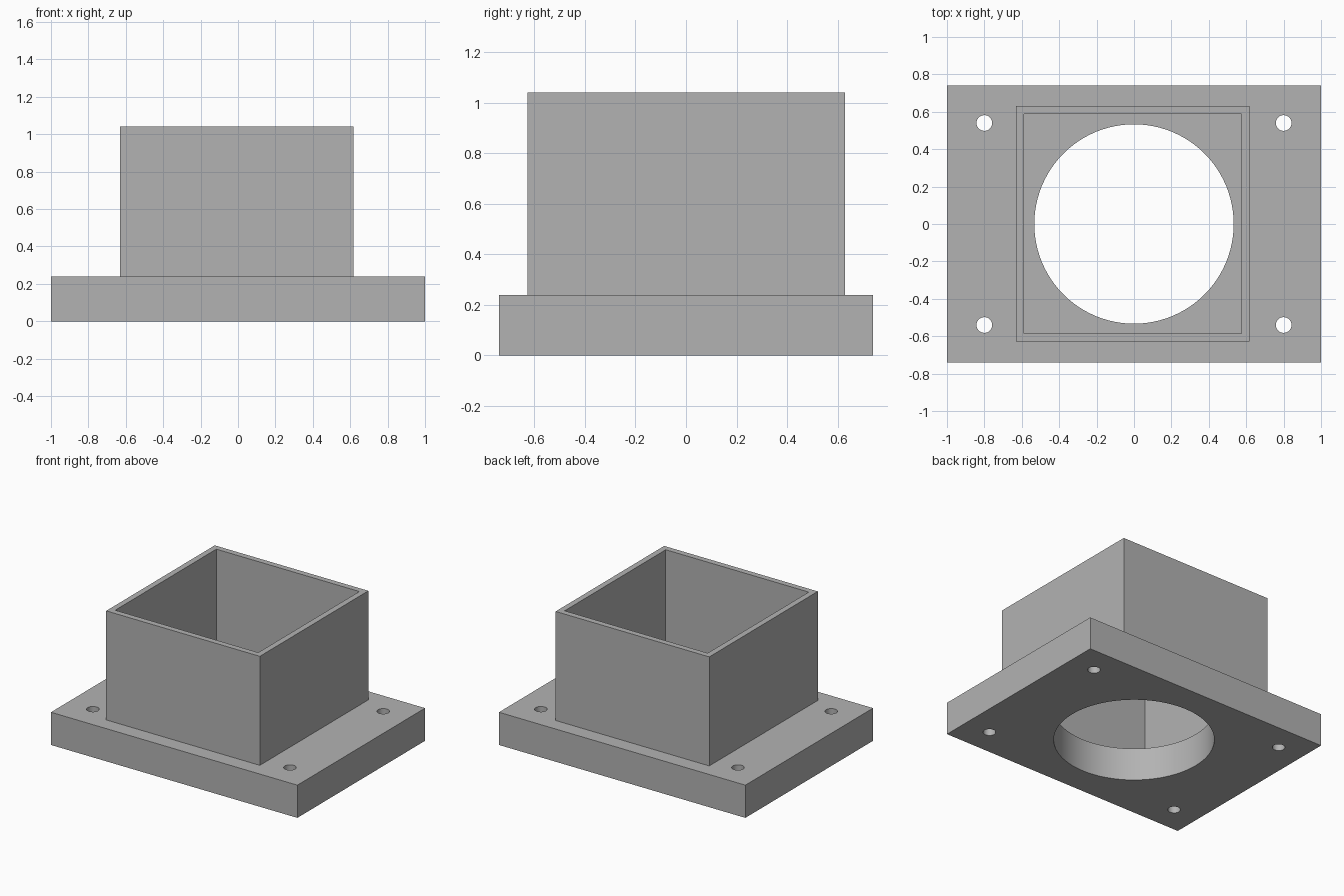
import bpy
import math

cube = bpy.data.objects.get("Cube")
if cube:
    bpy.data.objects.remove(cube, do_unlink=True)

PLATE_TOP = 0.24
TUBE_TOP = 1.04

grey = bpy.data.materials.new("plain_grey")
grey.use_nodes = True
colour = (0.45, 0.45, 0.45, 1)
grey.diffuse_color = colour
grey.node_tree.nodes["Principled BSDF"].inputs["Base Color"].default_value = colour


def box(name, x0, x1, y0, y1, z0, z1):
    bpy.ops.mesh.primitive_cube_add(
        size=1, location=((x0 + x1) / 2, (y0 + y1) / 2, (z0 + z1) / 2))
    ob = bpy.context.object
    ob.name = name
    ob.scale = (x1 - x0, y1 - y0, z1 - z0)
    bpy.ops.object.transform_apply(location=False, rotation=False, scale=True)
    ob.data.materials.append(grey)
    return ob


def drill(name, radius, x, y, sides):
    bpy.ops.mesh.primitive_cylinder_add(
        vertices=sides, radius=radius, depth=1, location=(x, y, 0))
    ob = bpy.context.object
    ob.name = name
    ob.data.materials.append(grey)
    return ob


def cut(target, cutter):
    mod = target.modifiers.new("cut", 'BOOLEAN')
    mod.operation = 'DIFFERENCE'
    mod.solver = 'EXACT'
    mod.object = cutter
    bpy.context.view_layer.objects.active = target
    bpy.ops.object.modifier_apply(modifier=mod.name)
    bpy.data.objects.remove(cutter, do_unlink=True)


# Base plate with a round opening and four bolt holes
plate = box("base_plate", -1, 1, -0.74, 0.74, 0, PLATE_TOP)
cut(plate, drill("opening_cutter", 0.533, 0, 0, 96))
for sx in (-1, 1):
    for sy in (-1, 1):
        cut(plate, drill("bolt_cutter", 0.042, sx * 0.8, sy * 0.54, 32))

# Square tube, open at both ends
tube = box("square_tube", -0.63, 0.617, -0.628, 0.63, PLATE_TOP, TUBE_TOP)
cut(tube, box("tube_cutter", -0.587, 0.574, -0.585, 0.587, 0, TUBE_TOP + 0.2))

# Smooth hole walls, sharp edges elsewhere
for ob in (plate, tube):
    bpy.ops.object.select_all(action='DESELECT')
    ob.select_set(True)
    bpy.context.view_layer.objects.active = ob
    bpy.ops.object.shade_smooth_by_angle(angle=math.radians(30))
